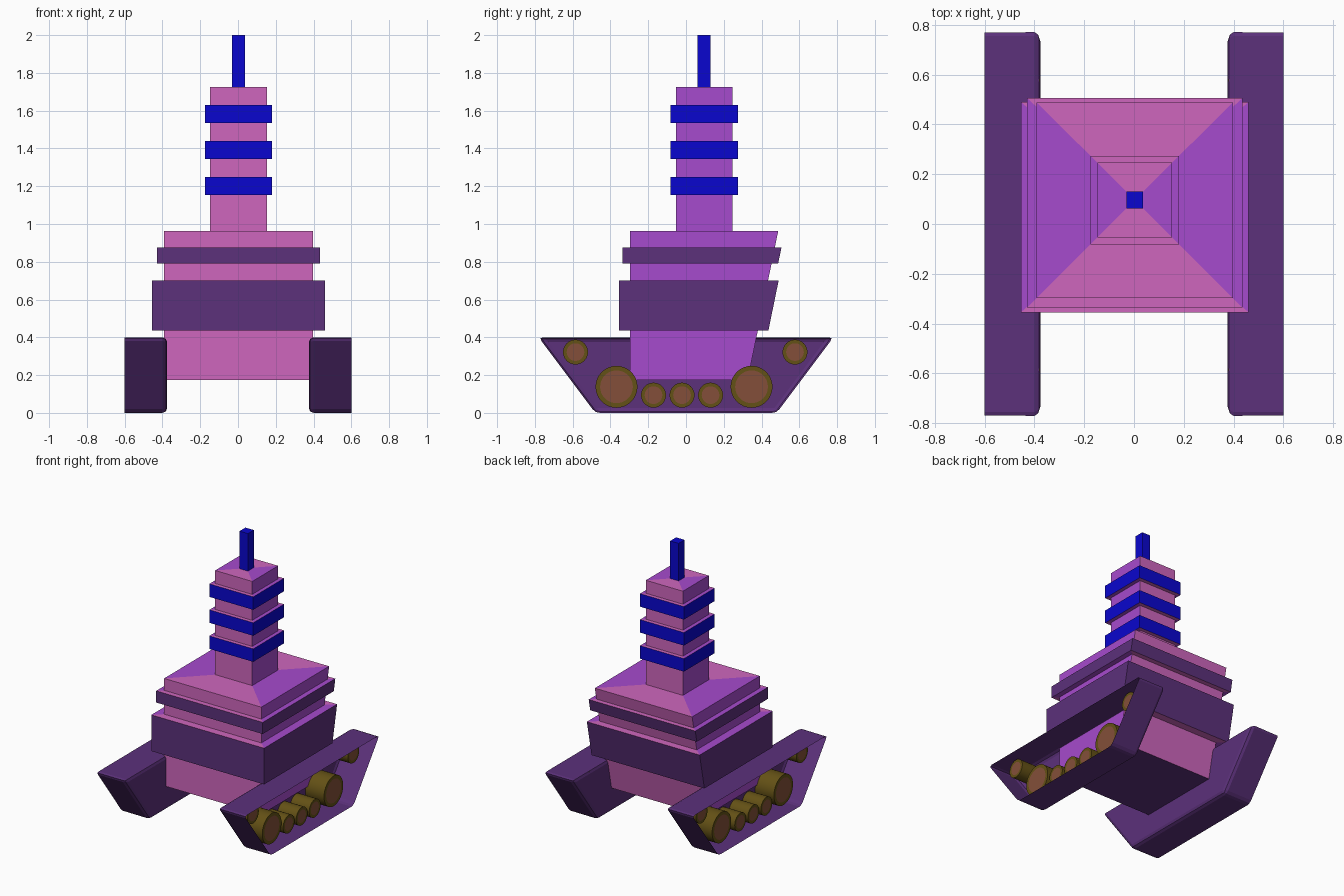
import bpy, bmesh, math
from mathutils import Matrix

if "Cube" in bpy.data.objects:
    bpy.data.objects.remove(bpy.data.objects["Cube"])


def mat(name, r, g, b):
    m = bpy.data.materials.new(name)
    lin = [(c / 255) ** 2.2 for c in (r, g, b)]
    m.diffuse_color = (*lin, 1)
    m.use_nodes = True
    m.node_tree.nodes["Principled BSDF"].inputs["Base Color"].default_value = m.diffuse_color
    return m


PINK = mat("pink", 205, 102, 188)
VIOLET = mat("violet", 165, 76, 204)
PURPLE = mat("dark_purple", 92, 52, 122)
BLUE = mat("blue", 18, 14, 205)
OLIVE = mat("olive", 100, 82, 28)
BROWN = mat("brown", 130, 80, 60)


def finish(bm, name, mats, mirror=False):
    me = bpy.data.meshes.new(name)
    bm.to_mesh(me)
    bm.free()
    ob = bpy.data.objects.new(name, me)
    bpy.context.collection.objects.link(ob)
    for m in mats:
        me.materials.append(m)
    if mirror:
        ob.modifiers.new("mirror", 'MIRROR')
    return ob


# Hull and tower: stacked rectangular loops, each side keeping its own colour
CX = 0.003


def back(z, extra=0.0):
    return 0.488 - (0.962 - z) * 0.205 + extra   # sloping rear face


loops = []   # (half width, y front, y back, z, colour of the wall up to this loop)


def hull(hx, y0, extra, z, col=None):
    loops.append((hx, y0, back(z, extra), z, col))


def tower(h, z, col=None):
    loops.append((h, 0.096 - h, 0.096 + h, z, col))


hull(0.394, -0.297, 0, 0.175)
for hx, y0, extra, z0, z1 in ((0.457, -0.355, 0.056, 0.435, 0.70),
                              (0.432, -0.335, 0.035, 0.79, 0.875)):
    hull(0.394, -0.297, 0, z0)
    hull(hx, y0, extra, z0)
    hull(hx, y0, extra, z1, PURPLE)
    hull(0.394, -0.297, 0, z1)
hull(0.394, -0.297, 0, 0.962)
tower(0.15, 0.962)
for z in (1.154, 1.345, 1.535):
    tower(0.15, z)
    tower(0.178, z)
    tower(0.178, z + 0.095, BLUE)
    tower(0.15, z + 0.095)
tower(0.15, 1.725)
tower(0.034, 1.725)
tower(0.034, 2.0, BLUE)

mats = [PINK, VIOLET, PURPLE, BLUE]
bm = bmesh.new()
prev = None
for hx, y0, y1, z, col in loops:
    ring = [bm.verts.new((CX + sx * hx, y, z))
            for sx, y in ((-1, y0), (1, y0), (1, y1), (-1, y1))]
    if prev is None:
        bm.faces.new(ring[::-1]).material_index = 2
    else:
        for i in range(4):
            j = (i + 1) % 4
            f = bm.faces.new((prev[i], prev[j], ring[j], ring[i]))
            f.material_index = mats.index(col) if col else i % 2
    prev = ring
bm.faces.new(prev).material_index = 3
finish(bm, "hull_and_tower", mats)

# Track covers: hollow shells open on the outer side, rounded inside
bm = bmesh.new()
prof = [(-0.78, 0.4), (-0.48, 0), (0.48, 0), (0.78, 0.4)]
inner = [bm.verts.new((0.375, y, z)) for y, z in prof]
outer = [bm.verts.new((0.6, y, z)) for y, z in prof]
bm.faces.new(inner)
cap = bm.faces.new(outer[::-1])
for i in range(4):
    j = (i + 1) % 4
    bm.faces.new((inner[j], inner[i], outer[i], outer[j]))
bmesh.ops.recalc_face_normals(bm, faces=bm.faces)
bmesh.ops.delete(bm, geom=[cap], context='FACES_ONLY')
bmesh.ops.bevel(bm, geom=[e for e in bm.edges if not e.is_boundary],
                offset=0.025, segments=2, profile=0.5, affect='EDGES')
finish(bm, "track_covers", [PURPLE], True)

# Wheels recessed inside the covers, with an olive rim and a brown hub
wheels = [(-0.368, 0.138, 0.111), (0.347, 0.138, 0.111),
          (-0.172, 0.094, 0.066), (-0.021, 0.094, 0.066), (0.13, 0.094, 0.066),
          (-0.585, 0.322, 0.066), (0.577, 0.322, 0.066)]
for n, (y, z, r) in enumerate(wheels):
    bm = bmesh.new()
    x0, x1 = 0.38, 0.532
    place = Matrix.Translation(((x0 + x1) / 2, y, z)) @ Matrix.Rotation(math.pi / 2, 4, 'Y')
    bmesh.ops.create_cone(bm, cap_ends=True, segments=32, radius1=r, radius2=r,
                          depth=x1 - x0, matrix=place)
    bm.normal_update()
    face = max(bm.faces, key=lambda f: f.calc_center_median().x)
    bmesh.ops.inset_region(bm, faces=[face], thickness=0.012 + r * 0.11)
    face.material_index = 1
    ob = finish(bm, f"wheel_{n + 1}", [OLIVE, BROWN], True)
    bpy.context.view_layer.objects.active = ob
    ob.select_set(True)
    bpy.ops.object.shade_smooth_by_angle(angle=math.radians(30))
    ob.select_set(False)
